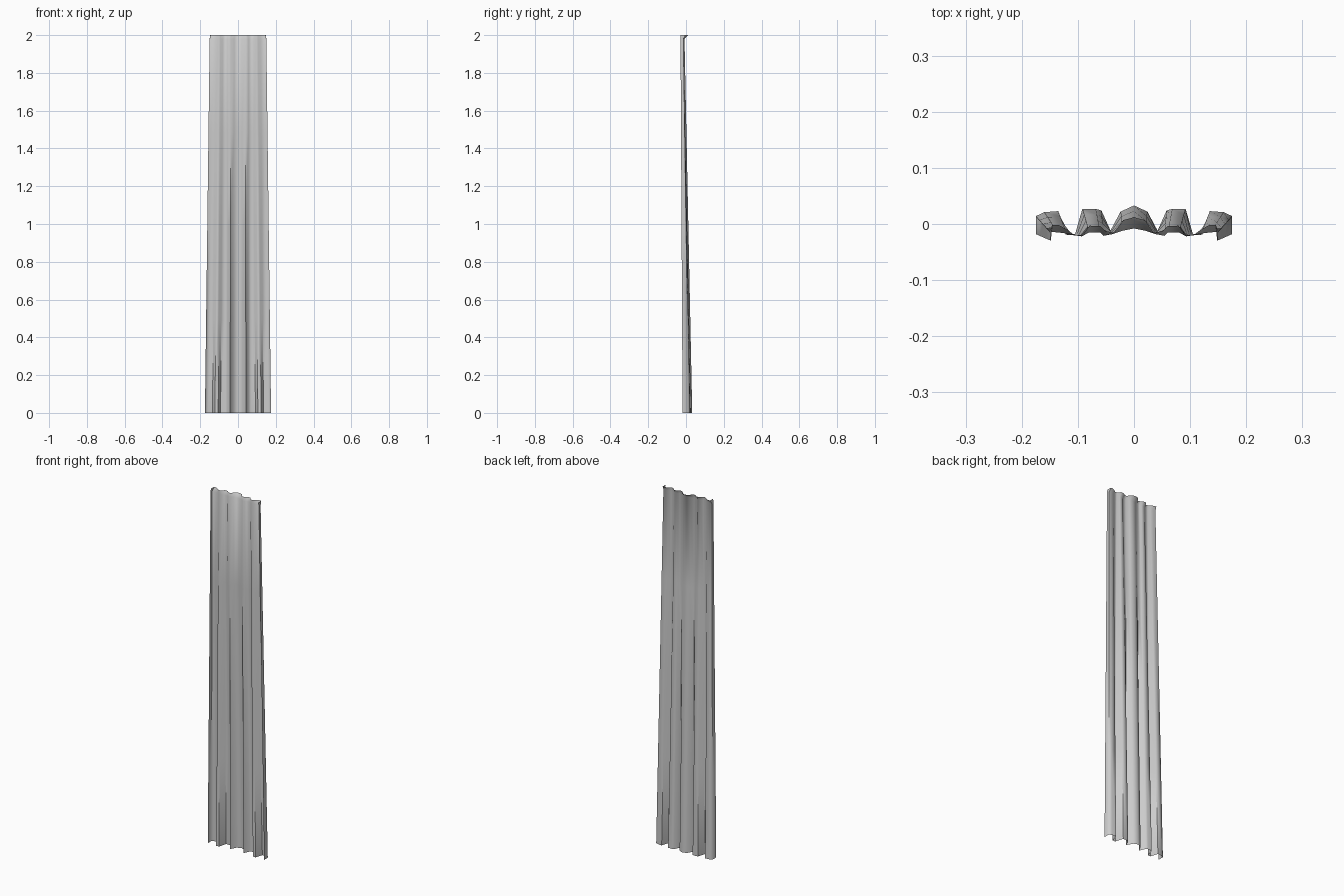
import bpy, bmesh

if "Cube" in bpy.data.objects:
    bpy.data.objects.remove(bpy.data.objects["Cube"])

# Half cross-sections of the pleated cloth, from the centre outwards (x, y)
BOTTOM = [(0, .033), (.024, .022), (.042, -.012), (.058, .024), (.068, .027),
          (.092, .027), (.105, -.018), (.122, -.019), (.135, .023),
          (.160, .021), (.175, .014), (.175, -.018)]
NECK = [(0, -.008), (.020, -.012), (.038, -.018), (.054, -.021), (.060, -.015),
        (.080, -.015), (.093, -.022), (.106, -.020), (.120, -.017),
        (.136, -.015), (.150, -.014), (.150, -.029)]
TOP = [(0, .012), (.019, .007), (.036, -.016), (.052, -.012), (.060, -.004),
       (.079, -.003), (.092, -.020), (.106, -.020), (.119, -.010),
       (.134, -.002), (.146, -.002), (.148, -.029)]


def full(half):
    return [(-x, y) for x, y in reversed(half[1:])] + half


def blend(a, b, t):
    return [(p[0] + (q[0] - p[0]) * t, p[1] + (q[1] - p[1]) * t) for p, q in zip(a, b)]


# Pleated curtain panel: tapered sheet with a small flared hem at the top
bm = bmesh.new()
levels = [(blend(BOTTOM, NECK, i / 4), 1.98 * i / 4) for i in range(5)] + [(TOP, 2.0)]
rows = [[bm.verts.new((x, y, z)) for x, y in full(half)] for half, z in levels]
for lo, hi in zip(rows, rows[1:]):
    for i in range(len(lo) - 1):
        bm.faces.new((lo[i], lo[i + 1], hi[i + 1], hi[i]))
me = bpy.data.meshes.new("curtain_panel")
bm.to_mesh(me)
bm.free()
ob = bpy.data.objects.new("curtain_panel", me)
bpy.context.collection.objects.link(ob)

# Soft folds
bpy.context.view_layer.objects.active = ob
ob.select_set(True)
bpy.ops.object.shade_smooth_by_angle(angle=1.2)
